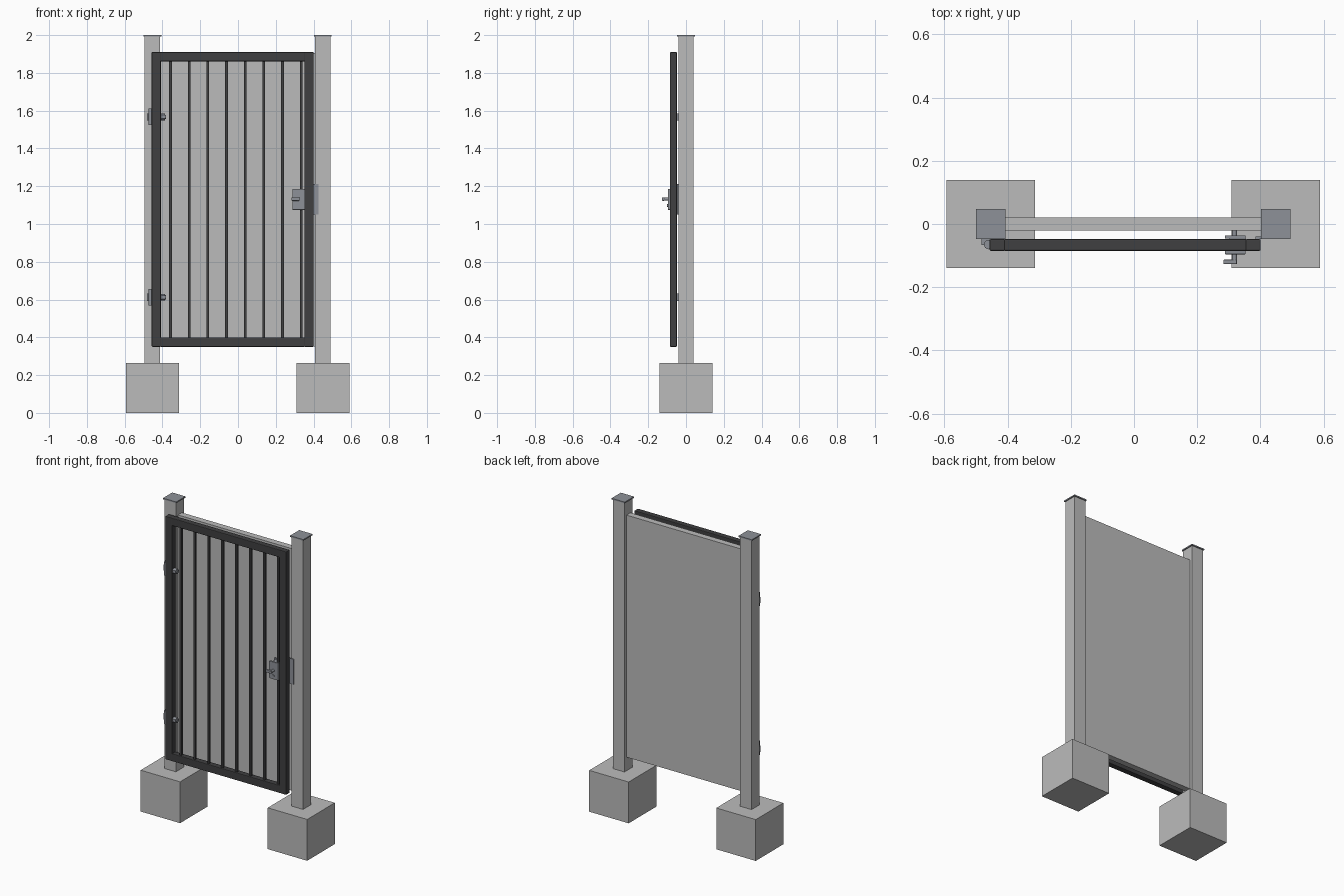
import bpy, math
from mathutils import Vector

if "Cube" in bpy.data.objects:
    bpy.data.objects.remove(bpy.data.objects["Cube"])


def material(name, r, g, b):
    m = bpy.data.materials.new(name)
    m.diffuse_color = (r, g, b, 1)
    m.use_nodes = True
    m.node_tree.nodes["Principled BSDF"].inputs["Base Color"].default_value = m.diffuse_color
    return m


GREY = material("light grey", 0.5, 0.5, 0.5)
DARK = material("dark frame grey", 0.05, 0.05, 0.052)
STEEL = material("steel", 0.27, 0.285, 0.315)


def box(name, x, y, z, mat, bevel=0.0):
    """Box from (min, max) pairs on each axis."""
    bpy.ops.mesh.primitive_cube_add(size=1)
    o = bpy.context.object
    o.name = name
    c = Vector([(a + b) / 2 for a, b in (x, y, z)])
    s = [b - a for a, b in (x, y, z)]
    for v in o.data.vertices:
        v.co = Vector([v.co[i] * s[i] for i in range(3)])
    o.location = c
    o.data.materials.append(mat)
    if bevel:
        m = o.modifiers.new("edge", "BEVEL")
        m.width = bevel
        m.segments = 2
    return o


def rod(name, a, b, r, mat, sides=24):
    """Cylinder between two points."""
    a, b = Vector(a), Vector(b)
    bpy.ops.mesh.primitive_cylinder_add(vertices=sides, radius=r, depth=(b - a).length,
                                        location=(a + b) / 2)
    o = bpy.context.object
    o.name = name
    o.rotation_euler = (b - a).to_track_quat("Z", "Y").to_euler()
    o.data.materials.append(mat)
    bpy.ops.object.shade_smooth_by_angle(angle=math.radians(40))
    return o


# Footings, posts and caps
for side, cx in (("left", -0.453), ("right", 0.449)):
    box(side + "_footing", (cx - 0.14, cx + 0.14), (-0.14, 0.14), (0, 0.265), GREY)
    box(side + "_post", (cx - 0.041, cx + 0.041), (-0.041, 0.041), (0.26, 1.994), GREY)
    box(side + "_post_cap", (cx - 0.047, cx + 0.047), (-0.047, 0.047), (1.992, 2.0), STEEL)

# Solid panel between the posts
box("panel", (-0.413, 0.409), (-0.02, 0.02), (0.352, 1.905), GREY)

# Gate frame
FY = (-0.085, -0.048)
X0, X1, Z0, Z1, W = -0.457, 0.401, 0.35, 1.91, 0.049
box("frame_left_stile", (X0, X0 + W), FY, (Z0, Z1), DARK, 0.004)
box("frame_right_stile", (X1 - W, X1), FY, (Z0, Z1), DARK, 0.004)
box("frame_bottom_rail", (X0 + W - 0.005, X1 - W + 0.005), FY, (Z0, Z0 + W), DARK, 0.004)
box("frame_top_rail", (X0 + W - 0.005, X1 - W + 0.005), FY, (Z1 - W, Z1), DARK, 0.004)

# Gate bars
for i in range(8):
    x = -0.357 + i * 0.0988
    box("gate_bar", (x - 0.007, x + 0.007), (-0.074, -0.060), (Z0 + 0.03, Z1 - 0.03), DARK)

# Hinges: barrel, bolt through the stile, nut and mounting leaf
for z in (0.612, 1.567):
    rod("hinge_barrel", (-0.46, -0.065, z - 0.044), (-0.46, -0.065, z + 0.044), 0.015, STEEL)
    rod("hinge_bolt", (-0.46, -0.066, z), (-0.38, -0.066, z), 0.011, STEEL, 16)
    rod("hinge_nut", (-0.408, -0.066, z), (-0.386, -0.066, z), 0.018, STEEL, 6)
    box("hinge_leaf", (-0.483, -0.458), (-0.066, -0.04), (z - 0.019, z + 0.019), STEEL)

# Lock: body, plates on both faces and lever handles
box("lock_body", (0.30, 0.355), (-0.085, -0.046), (1.08, 1.18), STEEL)
box("lock_front_plate", (0.288, 0.353), (-0.096, -0.084), (1.075, 1.185), STEEL, 0.002)
box("lock_back_plate", (0.288, 0.353), (-0.046, -0.036), (1.075, 1.185), STEEL, 0.002)
rod("handle_spindle", (0.318, -0.127, 1.132), (0.318, -0.02, 1.132), 0.008, STEEL, 16)
box("front_lever", (0.283, 0.326), (-0.127, -0.113), (1.123, 1.140), STEEL, 0.003)
rod("lock_cylinder", (0.318, -0.1, 1.098), (0.318, -0.034, 1.098), 0.007, STEEL, 16)

# Strike plate on the right post
box("strike_plate", (0.385, 0.427), (-0.047, -0.040), (1.05, 1.213), STEEL)
